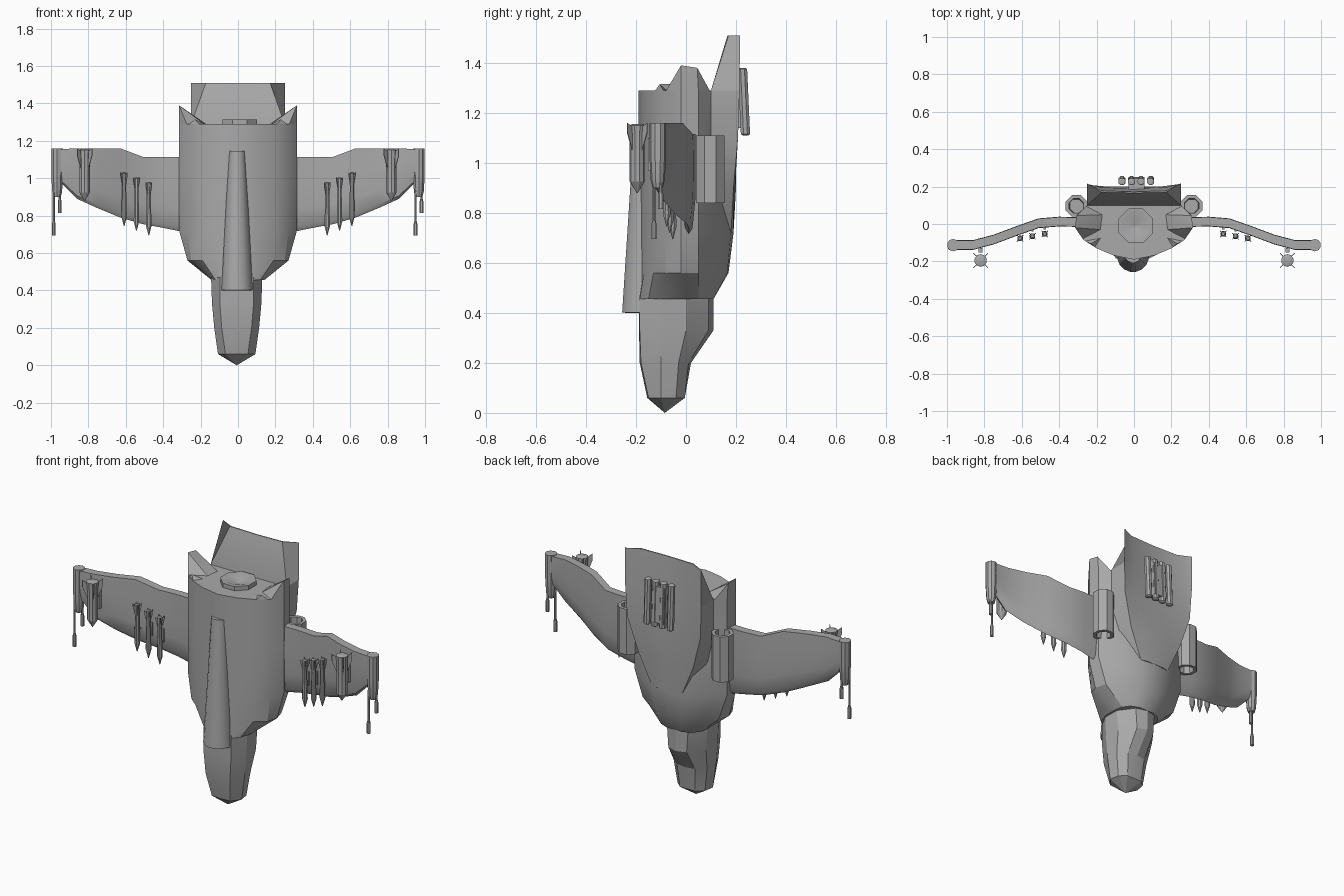
import bpy, bmesh, math
from mathutils import Vector

cube = bpy.data.objects.get("Cube")
if cube:
    bpy.data.objects.remove(cube)

grey = bpy.data.materials.new("hull_grey")
grey.use_nodes = True
tone = (0.4, 0.4, 0.4, 1)
grey.diffuse_color = tone
grey.node_tree.nodes["Principled BSDF"].inputs["Base Color"].default_value = tone


def finish(name, bm, angle=25):
    bmesh.ops.remove_doubles(bm, verts=bm.verts, dist=0.0005)
    bmesh.ops.recalc_face_normals(bm, faces=bm.faces)
    mesh = bpy.data.meshes.new(name)
    bm.to_mesh(mesh)
    bm.free()
    mesh.materials.append(grey)
    obj = bpy.data.objects.new(name, mesh)
    bpy.context.collection.objects.link(obj)
    bpy.ops.object.select_all(action="DESELECT")
    obj.select_set(True)
    bpy.context.view_layer.objects.active = obj
    bpy.ops.object.shade_smooth_by_angle(angle=math.radians(angle))
    return obj


def loft(name, rings, angle=25):
    """Skin a row of equal closed rings and cap both ends."""
    bm = bmesh.new()
    rows = [[bm.verts.new(p) for p in ring] for ring in rings]
    for low, high in zip(rows, rows[1:]):
        for i in range(len(low)):
            j = (i + 1) % len(low)
            bm.faces.new((low[i], low[j], high[j], high[i]))
    bm.faces.new(rows[0])
    bm.faces.new(rows[-1])
    return finish(name, bm, angle)


def mirrored(half, z):
    """Full ring from a half section that starts and ends on the centre line."""
    right = [Vector((x, y, z)) for x, y in half]
    left = [Vector((-p.x, p.y, p.z)) for p in right[-2:0:-1]]
    return right + left


def lathe(name, x, y, profile, sides=8, lean=0.0, angle=25):
    """Turned part from (radius, z) pairs; lean shifts y per unit of height."""
    base = profile[0][1]
    rings = []
    for r, z in profile:
        turn = [math.tau * (k + 0.5) / sides for k in range(sides)]
        rings.append([(x + r * math.cos(t), y + lean * (z - base) + r * math.sin(t), z)
                      for t in turn])
    return loft(name, rings, angle)


def fins(name, x, y, inner, outer, low, high, turn=0.0):
    """Four thin tail fins flaring out toward the top."""
    bm = bmesh.new()
    for k in range(4):
        t = turn + k * math.pi / 2
        out = Vector((math.cos(t), math.sin(t), 0))
        side = Vector((-out.y, out.x, 0)) * 0.002
        shape = [(inner, low), (outer, (low + high) / 2 + 0.02), (outer, high), (inner, high - 0.02)]
        a, b = [[bm.verts.new(Vector((x, y, z)) + out * r + side * s) for r, z in shape]
                for s in (-1, 1)]
        bm.faces.new(a)
        bm.faces.new(b)
        for i in range(4):
            j = (i + 1) % 4
            bm.faces.new((a[i], a[j], b[j], b[i]))
    finish(name, bm)


# Main hull: belly curve, side walls and raised back
belly = [(0, -.19), (.11, -.168), (.2, -.13), (.27, -.085), (.315, -.02), (.305, .05)]
hull = [
    (.455, [(0, -.19), (.08, -.185), (.12, -.15), (.14, -.08), (.14, 0), (.13, .05),
            (.1, .09), (.05, .11), (0, .11)]),
    (.56, [(0, -.19), (.11, -.168), (.19, -.13), (.25, -.08), (.27, -.02), (.25, .05),
           (.18, .1), (.08, .165), (0, .17)]),
    (.72, belly + [(.22, .12), (.1, .18), (0, .19)]),
    (1.0, belly + [(.24, .1), (.12, .17), (0, .185)]),
    (1.29, belly + [(.25, .1), (.12, .1), (0, .1)]),
]
loft("hull", [mirrored(half, z) for z, half in hull])

# Cockpit nose
nose = [
    (.06, [(0, -.155), (.06, -.15), (.1, -.1), (.09, -.04), (.05, -.005), (0, -.005)]),
    (.2, [(0, -.185), (.08, -.18), (.12, -.1), (.11, -.03), (.06, .01), (0, .02)]),
    (.33, [(0, -.188), (.09, -.185), (.132, -.1), (.125, 0), (.06, .09), (0, .11)]),
    (.47, [(0, -.188), (.09, -.185), (.137, -.1), (.135, 0), (.07, .09), (0, .11)]),
]
tip = [Vector((0, -.085, 0))] * 10
obj = loft("nose", [tip] + [mirrored(half, z) for z, half in nose], 20)
obj.location.x = -.007

# Tail fin: a trough that opens to the back, fading into the hull
tail = [
    (.72, [(0, .19), (.06, .19), (.1, .18), (.1, .1), (0, .1)]),
    (.9, [(0, .2), (.1, .196), (.18, .19), (.22, .1), (0, .1)]),
    (1.1, [(0, .2), (.14, .2), (.24, .208), (.25, .1), (0, .1)]),
    (1.29, [(0, .19), (.165, .195), (.25, .214), (.25, .1), (0, .1)]),
    (1.51, [(0, .172), (.17, .178), (.25, .216), (.172, .17), (0, .166)]),
]
loft("tail_fin", [mirrored(half, z) for z, half in tail], 20)

# Exhaust ring with a sunken cone
lathe("exhaust", .01, -.01, [(.1, 1.27), (.1, 1.315), (.075, 1.315), (.015, 1.293)])

# Tapered belly cannon
lathe("belly_cannon", -.005, -.172,
      [(.07, .4), (.085, .402), (.045, 1.145)], 16, lean=.012)

wing_stations = [  # x, y, lower z, upper z
    (.28, .01, .71, 1.115), (.4, .013, .735, 1.115), (.51, .004, .755, 1.115),
    (.63, -.038, .79, 1.16), (.75, -.083, .84, 1.16), (.86, -.112, .89, 1.16),
    (.96, -.112, .99, 1.155),
]

for s, side in ((1, "left"), (-1, "right")):
    # Gull wing with a thin lower edge
    rings = []
    for x, y, low, high in wing_stations:
        span = high - low
        section = [(0, 0), (.015, .06), (.024, .3), (.026, .65), (.024, 1),
                   (-.024, 1), (-.026, .65), (-.024, .3), (-.015, .06)]
        rings.append([(s * x, y + t, low + span * f) for t, f in section])
    loft(side + "_wing", rings, 35)

    # Raised shard on the hull rim
    outer = [(.315, -.02, 1.39), (.308, .045, 1.38), (.25, .1, 1.28), (.305, .05, 1.28),
             (.315, -.02, 1.28), (.27, -.085, 1.28), (.18, -.03, 1.29), (.17, .05, 1.29)]
    bm = bmesh.new()
    for x, y, z in outer:
        bm.verts.new((s * x, y, z))
    bmesh.ops.convex_hull(bm, input=bm.verts)
    finish(side + "_rim_shard", bm, 10)

    # Small rim tooth near the belly
    bm = bmesh.new()
    for p in [(.2, -.13, 1.28), (.27, -.085, 1.28), (.23, -.105, 1.315), (.17, -.07, 1.285)]:
        bm.verts.new((s * p[0], p[1], p[2]))
    bmesh.ops.convex_hull(bm, input=bm.verts)
    finish(side + "_rim_tooth", bm, 10)

    # Hollow side pod
    lathe(side + "_pod", s * .308, .097,
          [(.038, .95), (.042, .84), (.062, .84), (.062, 1.11), (.042, 1.11), (.038, 1.0)])

    # Wing tip gun with a long and a short barrel
    lathe(side + "_tip_gun", s * .967, -.113, [(.02, .9), (.028, .93), (.033, 1.02), (.033, 1.16)], 10)
    for label, dx, dy, low in (("long", -.018, -.015, .695), ("short", .014, .012, .815)):
        lathe(f"{side}_{label}_barrel", s * .967 + dx, -.113 + dy,
              [(.011, low), (.011, low + .06), (.006, low + .08), (.006, .95)])

    # Heavy missile on a short pylon
    x, y = s * .82, -.195
    lathe(side + "_heavy_missile", x, y,
          [(.002, .88), (.03, .925), (.03, 1.1), (.034, 1.15), (.02, 1.155)], 10)
    fins(side + "_heavy_fins", x, y, .025, .056, 1.04, 1.16, math.pi / 4)
    lathe(side + "_pylon", s * .82, -.14, [(.016, .97), (.016, 1.1)], 4)

    # Three slim missiles under the wing
    for k in range(3):
        x, y, z = s * (.477 + k * .066), -.053 - k * .012, .695 + k * .025
        lathe(f"{side}_slim_missile_{k + 1}", x, y,
              [(.002, z), (.016, z + .05), (.012, z + .2), (.014, z + .28), (.008, z + .285)])
        fins(f"{side}_slim_fins_{k + 1}", x, y, .01, .024, z + .21, z + .285, math.pi / 4)
        lathe(f"{side}_slim_pylon_{k + 1}", x, y + .03, [(.008, z + .12), (.008, z + .2)], 4)

# Row of rockets resting in the tail trough
for k in range(4):
    lathe(f"tail_rocket_{k + 1}", -.064 + k * .051, .238,
          [(.012, 1.11), (.02, 1.115), (.02, 1.375), (.012, 1.38)], 8, lean=-.045)
lathe("rocket_rack", .013, .21, [(.06, 1.14), (.06, 1.35)], 4, lean=-.045).scale.y = 1
